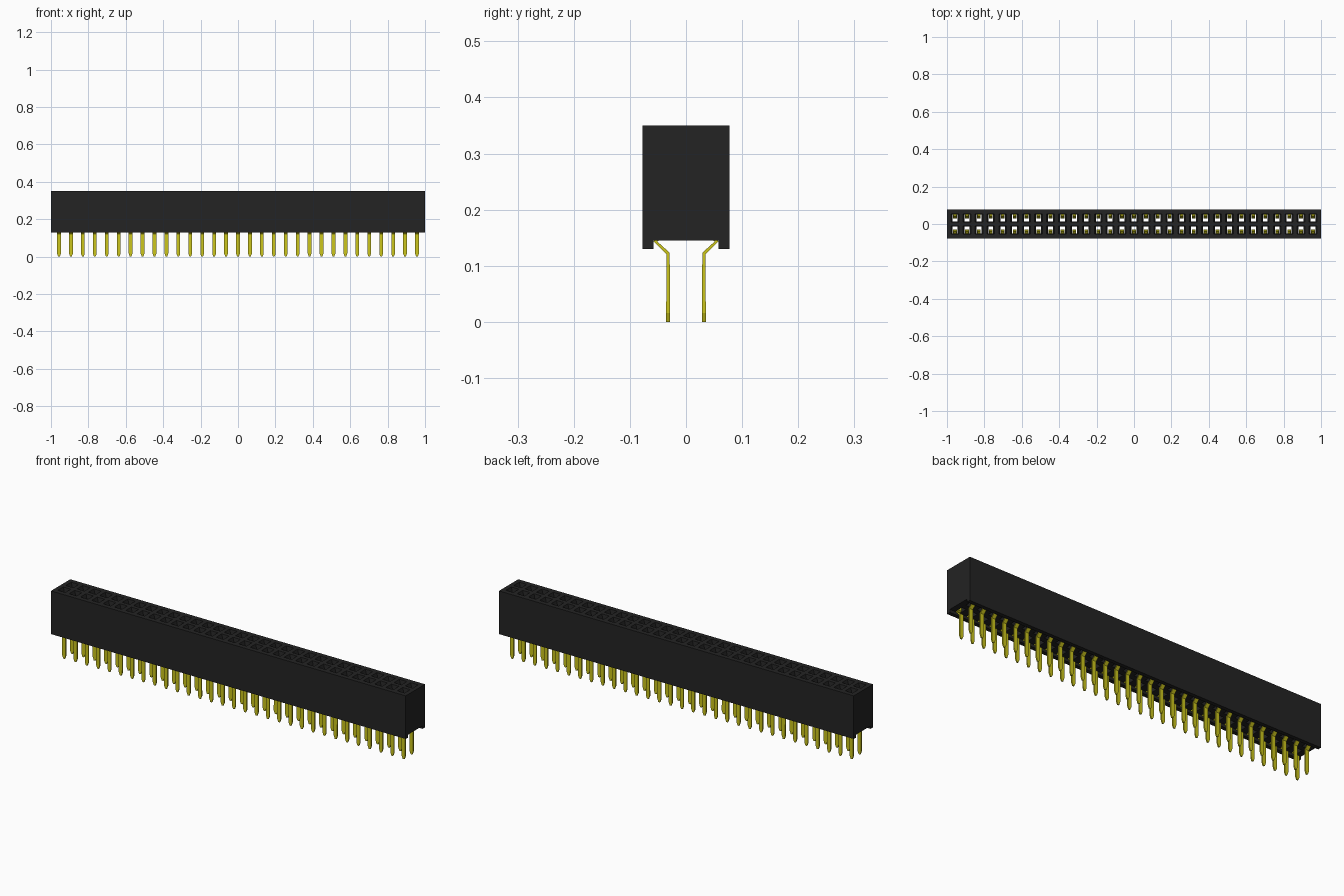
import bpy, bmesh
from mathutils import Vector

cube = bpy.data.objects.get("Cube")
if cube:
    bpy.data.objects.remove(cube, do_unlink=True)

COUNT, PITCH = 31, 0.0638
HALF_Y, RAIL_Y = 0.0775, 0.058          # body side, inner side of the bottom rails
TOP, CEIL, BASE = 0.35, 0.145, 0.13     # top, channel ceiling, rail bottom
ROW_Y = 0.032


def material(name, rgb, rough):
    m = bpy.data.materials.new(name)
    m.use_nodes = True
    m.diffuse_color = (*rgb, 1)
    b = m.node_tree.nodes["Principled BSDF"]
    b.inputs["Base Color"].default_value = (*rgb, 1)
    b.inputs["Roughness"].default_value = rough
    return m


def add_object(name, bm, mat):
    bmesh.ops.remove_doubles(bm, verts=bm.verts, dist=1e-5)
    bmesh.ops.recalc_face_normals(bm, faces=bm.faces)
    me = bpy.data.meshes.new(name)
    bm.to_mesh(me)
    bm.free()
    me.materials.append(mat)
    ob = bpy.data.objects.new(name, me)
    bpy.context.collection.objects.link(ob)
    return ob


black = material("black plastic", (0.017, 0.017, 0.017), 0.6)
gold = material("yellow metal", (0.6, 0.56, 0.012), 0.5)


def rect(bm, x0, x1, y0, y1, z):
    return [bm.verts.new(p) for p in
            ((x0, y0, z), (x1, y0, z), (x1, y1, z), (x0, y1, z))]


def pin_x(i):
    return (i - (COUNT - 1) / 2) * PITCH


# Housing: each cell is a stack of rings running down through its socket hole
bm = bmesh.new()
edges = [-1] + [pin_x(i) + PITCH / 2 for i in range(COUNT - 1)] + [1]
for i in range(COUNT):
    x = pin_x(i)
    for s in (-1, 1):
        def cell(y, z):
            return rect(bm, edges[i], edges[i + 1], min(0, s * y), max(0, s * y), z)

        def hole(hx, hy, z):
            return rect(bm, x - hx, x + hx, s * ROW_Y - hy, s * ROW_Y + hy, z)

        rings = [cell(HALF_Y, TOP), hole(0.021, 0.022, TOP),
                 hole(0.013, 0.018, TOP - 0.02), hole(0.013, 0.018, CEIL),
                 cell(RAIL_Y, CEIL)]
        for a, b in zip(rings, rings[1:]):
            for k in range(4):
                n = (k + 1) % 4
                bm.faces.new((a[k], a[n], b[n], b[k]))

# Housing: side walls, rails and end caps from the end profile
profile = [(-HALF_Y, TOP), (-HALF_Y, BASE), (-RAIL_Y, BASE), (-RAIL_Y, CEIL), (0, CEIL),
           (RAIL_Y, CEIL), (RAIL_Y, BASE), (HALF_Y, BASE), (HALF_Y, TOP), (0, TOP)]
columns = [[bm.verts.new((x, y, z)) for y, z in profile] for x in edges]
for a, b in zip(columns, columns[1:]):
    for k in (0, 1, 2, 5, 6, 7):
        bm.faces.new((a[k], a[k + 1], b[k + 1], b[k]))
bm.faces.new(columns[0])
bm.faces.new(columns[-1])
add_object("socket_housing", bm, black)

# Contact path: y, z, half width; tapered tip, outward bend, spring leaf in the hole
PATH = [(0.032, 0.0, 0.004), (0.032, 0.016, 0.010), (0.032, 0.122, 0.010),
        (0.0545, 0.1435, 0.010), (0.046, 0.150, 0.010), (0.046, 0.250, 0.009),
        (0.038, 0.290, 0.008), (0.044, 0.318, 0.008)]
THICK = 0.0065


def add_contact(bm, x, s):
    pts = [Vector((y, z)) for y, z, w in PATH]
    rings = []
    for i, p in enumerate(pts):
        d = Vector((0, 0))
        if i > 0:
            d += (p - pts[i - 1]).normalized()
        if i < len(pts) - 1:
            d += (pts[i + 1] - p).normalized()
        d.normalize()
        n = Vector((d.y, -d.x)) * THICK / 2
        w = PATH[i][2]
        rings.append([bm.verts.new((x + sx * w, s * (p.x + t * n.x), max(0, p.y + t * n.y)))
                      for sx, t in ((-1, -1), (1, -1), (1, 1), (-1, 1))])
    for a, b in zip(rings, rings[1:]):
        for k in range(4):
            m = (k + 1) % 4
            bm.faces.new((a[k], a[m], b[m], b[k]))
    bm.faces.new(rings[0])
    bm.faces.new(rings[-1])


for name, s in (("front_contact_pins", -1), ("back_contact_pins", 1)):
    bm = bmesh.new()
    for i in range(COUNT):
        add_contact(bm, pin_x(i), s)
    add_object(name, bm, gold)
